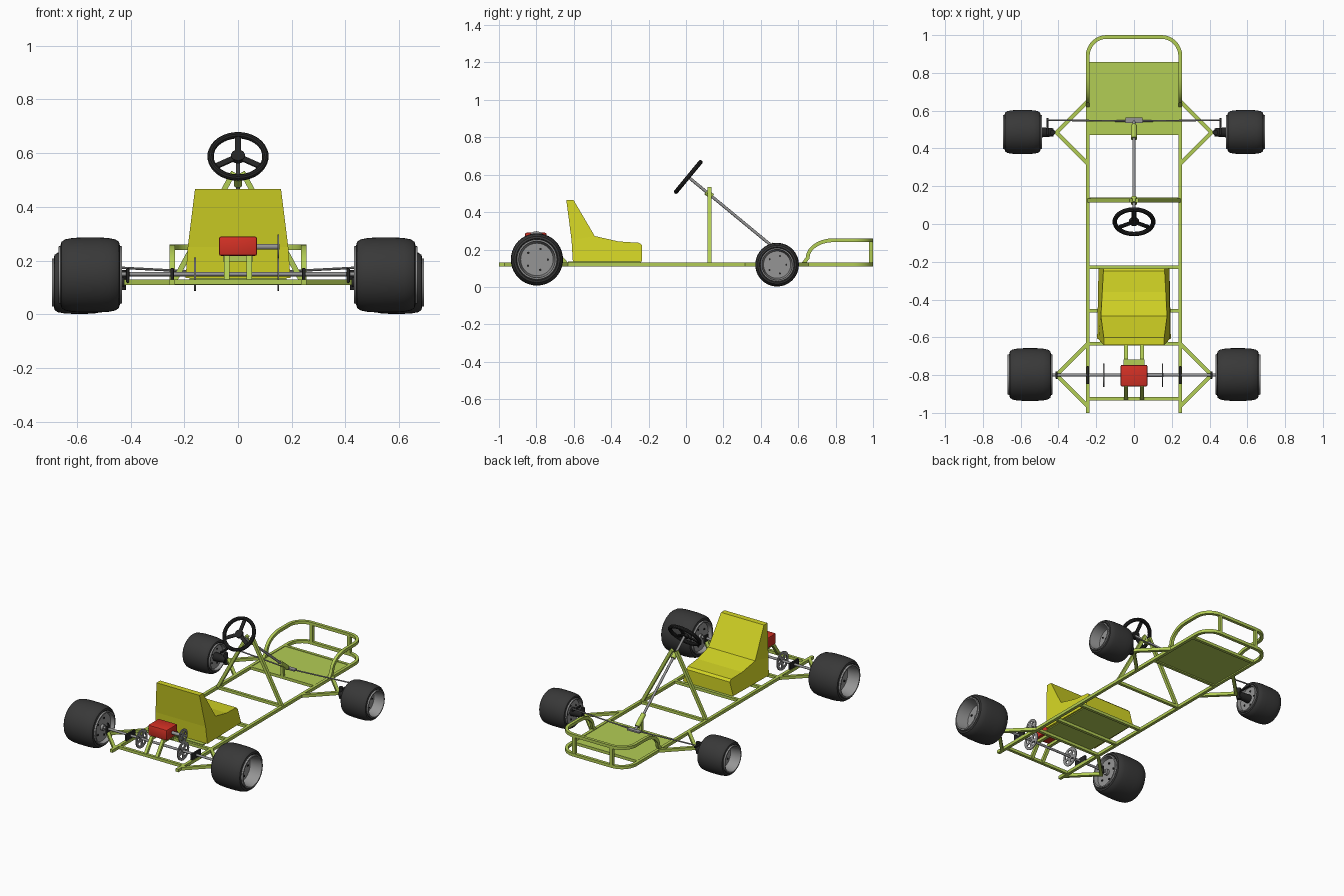
import bpy, bmesh, math
from mathutils import Vector, Matrix

if "Cube" in bpy.data.objects:
    bpy.data.objects.remove(bpy.data.objects["Cube"])

def material(name, r, g, b):
    m = bpy.data.materials.new(name)
    m.diffuse_color = (r, g, b, 1)
    m.use_nodes = True
    m.node_tree.nodes["Principled BSDF"].inputs["Base Color"].default_value = m.diffuse_color
    return m

GREEN = material("frame green", 0.45, 0.61, 0.09)
YELLOW = material("seat yellow", 0.65, 0.66, 0.018)
RED = material("engine red", 0.65, 0.03, 0.018)
TYRE = material("tyre dark grey", 0.04, 0.04, 0.04)
GREY = material("metal grey", 0.30, 0.30, 0.30)
BLACK = material("part black", 0.018, 0.018, 0.018)

def finish(name, bm, mat, smooth=True):
    bmesh.ops.recalc_face_normals(bm, faces=bm.faces)
    me = bpy.data.meshes.new(name)
    bm.to_mesh(me)
    bm.free()
    me.materials.append(mat)
    if smooth:
        me.polygons.foreach_set("use_smooth", [True] * len(me.polygons))
        me.set_sharp_from_angle(angle=math.radians(35))
    ob = bpy.data.objects.new(name, me)
    bpy.context.collection.objects.link(ob)
    return ob

def tube(name, pts, mat=GREEN, h=0.01, side=None):
    """Square tube swept along a path with mitred corners."""
    P = [Vector(p) for p in pts]
    D = [(b - a).normalized() for a, b in zip(P, P[1:])]
    u = Vector(side) if side else D[0].cross((0, 0, 1))
    if u.length < 1e-3:
        u = Vector((1, 0, 0))
    u.normalize()
    v = D[0].cross(u).normalized()
    ring = [P[0] + u * a * h + v * b * h for a, b in ((1, 1), (-1, 1), (-1, -1), (1, -1))]
    bm = bmesh.new()
    last = [bm.verts.new(q) for q in ring]
    bm.faces.new(last)
    for i, d in enumerate(D):
        n = (d + D[i + 1]) if i + 1 < len(D) else d
        ring = [q + d * ((P[i + 1] - q).dot(n) / d.dot(n)) for q in ring]
        new = [bm.verts.new(q) for q in ring]
        for k in range(4):
            bm.faces.new((last[k], last[k - 1], new[k - 1], new[k]))
        last = new
    bm.faces.new(last)
    return finish(name, bm, mat)

def rod(name, a, b, r, mat=GREY, r2=None, n=14):
    a, b = Vector(a), Vector(b)
    bm = bmesh.new()
    M = Matrix.Translation((a + b) / 2) @ (b - a).to_track_quat('Z', 'Y').to_matrix().to_4x4()
    bmesh.ops.create_cone(bm, cap_ends=True, segments=n, radius1=r,
                          radius2=r if r2 is None else r2, depth=(b - a).length, matrix=M)
    return finish(name, bm, mat)

def box(name, c, s, mat, M=None, bevel=0):
    bm = bmesh.new()
    bmesh.ops.create_cube(bm, size=1, matrix=Matrix.Translation(c) @ Matrix.Diagonal((*s, 1)))
    if bevel:
        bmesh.ops.bevel(bm, geom=bm.edges[:], offset=bevel, segments=2, affect='EDGES', profile=0.5)
    if M:
        bm.transform(M)
    return finish(name, bm, mat)

def lathe(name, prof, mat, M, n=40):
    """Closed (offset, radius) profile turned about local z."""
    bm = bmesh.new()
    rings = [[bm.verts.new((r * math.cos(t), r * math.sin(t), o)) for o, r in prof]
             for t in (math.tau * i / n for i in range(n))]
    m = len(prof)
    for i in range(n):
        A, B = rings[i - 1], rings[i]
        for k in range(m):
            bm.faces.new((A[k - 1], A[k], B[k], B[k - 1]))
    bmesh.ops.remove_doubles(bm, verts=bm.verts, dist=1e-6)
    bm.transform(M)
    return finish(name, bm, mat)

def along_x(x, y, z, s=1):
    return Matrix.Translation((x, y, z)) @ Matrix.Rotation(s * math.pi / 2, 4, 'Y')

# chassis: looped main rails, front bumper hoop
Z, X = 0.12, 0.245
corner = [(X - 0.1 + 0.1 * math.cos(a), 0.89 + 0.1 * math.sin(a)) for a in
          (math.pi / 2 * i / 8 for i in range(9))]
arc = corner + [(-x, y) for x, y in reversed(corner)]
tube("main_rails", [(X, -1, Z)] + [(x, y, Z) for x, y in arc] + [(-X, -1, Z)])
rise = [(X, 0.625, Z)] + [(X, 0.79 - 0.14 * math.cos(a), 0.155 + 0.095 * math.sin(a))
                          for a in (math.pi / 2 * i / 7 for i in range(8))]
hoop = rise + [(x, y, 0.25) for x, y in arc] + [(-x, y, z) for x, y, z in reversed(rise)]
tube("front_bumper", hoop, side=(1, 0, 0))
for y in (0.848, 0.48, 0.13, -0.23, -0.46, -0.635, -0.925):
    tube("cross_bar", [(-X, y, Z), (X, y, Z)], h=0.0095)
box("floor_plate", (0, 0.664, 0.122), (0.48, 0.37, 0.008), GREEN)
box("seat_plate", (0, -0.435, 0.132), (0.36, 0.39, 0.006), GREEN)

for s in (-1, 1):
    # bumper posts and wheel outriggers
    tube("bumper_post", [(s * 0.14, 0.989, Z), (s * 0.14, 0.989, 0.25)])
    tube("front_outrigger", [(s * X, 0.65, Z), (s * 0.41, 0.485, Z), (s * X, 0.32, Z)])
    tube("rear_outrigger", [(s * X, -0.635, Z), (s * 0.41, -0.80, Z), (s * X, -0.965, Z)])
    # steering support and engine cradle
    tube("steering_support", [(s * 0.24, 0.125, Z), (s * 0.016, 0.125, 0.53)])
    tube("engine_cradle", [(s * 0.042, -0.635, Z), (s * 0.042, -0.72, 0.21),
                           (s * 0.042, -0.86, 0.21), (s * 0.042, -0.925, Z)], side=(1, 0, 0))
    # axle bearings
    box("rail_bearing", (s * X, -0.80, 0.15), (0.014, 0.095, 0.045), BLACK, bevel=0.004)
    box("outer_bearing", (s * 0.41, -0.80, 0.145), (0.012, 0.04, 0.055), BLACK, bevel=0.004)
    # front spindle, kingpin, steering arm and tie rod
    rod("spindle", (s * 0.425, 0.485, 0.12), (s * 0.53, 0.485, 0.12), 0.022, BLACK, 0.03)
    rod("kingpin", (s * 0.43, 0.485, 0.09), (s * 0.43, 0.485, 0.165), 0.014, BLACK)
    box("steering_arm", (s * 0.458, 0.515, 0.165), (0.012, 0.09, 0.01), BLACK)
    rod("tie_rod", (s * 0.03, 0.545, 0.152), (s * 0.46, 0.55, 0.175), 0.0045, GREY, n=8)

# rear axle with discs
rod("rear_axle", (-0.47, -0.80, 0.15), (0.47, -0.80, 0.15), 0.008)

def spoked_disc(name, x, z, R):
    M = along_x(x, -0.80, z)
    t = 0.003
    for part, a, b in (("rim", 0.72 * R, R), ("hub", 0.005, 0.36 * R)):
        lathe(name + "_" + part, [(-t, a), (t, a), (t, b), (-t, b)], GREY, M, 28)
    for i in range(5):
        box(name + "_spoke", (0.54 * R, 0, 0), (0.42 * R, 0.3 * R, 2 * t), GREY,
            M @ Matrix.Rotation(math.tau * i / 5, 4, 'Z'))

spoked_disc("brake_disc", -0.16, 0.15, 0.062)
spoked_disc("axle_sprocket", 0.15, 0.15, 0.062)
spoked_disc("engine_sprocket", 0.15, 0.252, 0.046)

# engine
box("engine", (0, -0.803, 0.254), (0.142, 0.115, 0.072), RED, bevel=0.008)
rod("engine_shaft", (0.06, -0.80, 0.252), (0.155, -0.80, 0.252), 0.011)
box("engine_mount", (0, -0.733, 0.212), (0.11, 0.03, 0.03), GREEN)

# wheels: tyre, dished rim, bolts
def wheel(name, s, x, y, z, W, R):
    M = along_x(s * x, y, z, s)
    half = [(-0.9, 0.72), (-1.0, 0.80), (-0.97, 0.88), (-0.85, 0.945), (-0.62, 0.98), (-0.3, 0.997)]
    prof = half + [(-a, b) for a, b in reversed(half)]
    lathe(name + "_tyre", [(a * W, b * R) for a, b in prof], TYRE, M)
    rim = [(-0.85, 0), (-0.85, 0.66), (-1.08, 0.70), (-1.08, 0.76), (-1.0, 0.77), (-0.9, 0.73),
           (0.9, 0.73), (1.0, 0.77), (1.08, 0.76), (1.08, 0.70), (0.35, 0.62), (0.35, 0)]
    lathe(name + "_rim", [(a * W, b * R) for a, b in rim], GREY, M)
    rod(name + "_hub", M @ Vector((0, 0, -W)), M @ Vector((0, 0, 0.42 * W)), 0.14 * R)
    for i in range(5):
        t = math.tau * i / 5 + 0.3
        c, d = 0.42 * R * math.cos(t), 0.42 * R * math.sin(t)
        rod(name + "_bolt", M @ Vector((c, d, -0.9 * W)), M @ Vector((c, d, 0.41 * W)),
            0.05 * R, BLACK, n=6)

for s in (-1, 1):
    wheel("front_wheel", s, 0.59, 0.487, 0.119, 0.095, 0.117)
    wheel("rear_wheel", s, 0.55, -0.797, 0.147, 0.11, 0.14)

# steering column, lower sleeve and link plate
c = Vector((0, 0.012, 0.588))
n = Vector((0, -0.77, 0.635)).normalized()
foot = c - n * 0.69
rod("steering_column", c, foot, 0.008)
rod("column_sleeve", c - n * 0.57, c - n * 0.66, 0.016, GREEN)
tube("column_post", [(0, 0.48, Z), (0, 0.475, 0.205)])
rod("column_collar", c - n * 0.125, c - n * 0.165, 0.016, GREEN)
box("link_plate", (0, 0.549, 0.152), (0.09, 0.03, 0.01), GREY)

# steering wheel
S = Matrix.Translation(c) @ Matrix(((1, 0, 0), (0, n.z, n.y), (0, -n.y, n.z))).to_4x4()
lathe("steering_wheel_rim", [(0.012 * math.sin(a), 0.102 + 0.012 * math.cos(a)) for a in
                             (math.tau * i / 10 for i in range(10))], BLACK, S, 40)
lathe("steering_wheel_hub", [(-0.01, 0), (-0.01, 0.026), (0.008, 0.026), (0.008, 0)], BLACK, S, 20)
for i in range(3):
    box("steering_wheel_spoke", (0.06, 0, 0), (0.084, 0.024, 0.009), BLACK,
        S @ Matrix.Rotation(math.pi / 2 + math.tau * i / 3, 4, 'Z'), bevel=0.003)

# seat: side profile (y, z, half width)
seat = [(-0.64, 0.466, 0.16), (-0.602, 0.466, 0.16), (-0.488, 0.272, 0.175), (-0.36, 0.243, 0.168),
        (-0.25, 0.236, 0.162), (-0.235, 0.222, 0.162), (-0.235, 0.135, 0.188),
        (-0.605, 0.135, 0.195), (-0.612, 0.25, 0.187)]
bm = bmesh.new()
L, R = ([bm.verts.new((s * w, y, z)) for y, z, w in seat] for s in (-1, 1))
for k in range(len(seat)):
    bm.faces.new((L[k - 1], L[k], R[k], R[k - 1]))
for V in (L, R):   # sides split into back and base
    bm.faces.new((V[0], V[1], V[2], V[8]))
    bm.faces.new(V[2:9])
finish("seat", bm, YELLOW, smooth=False)
